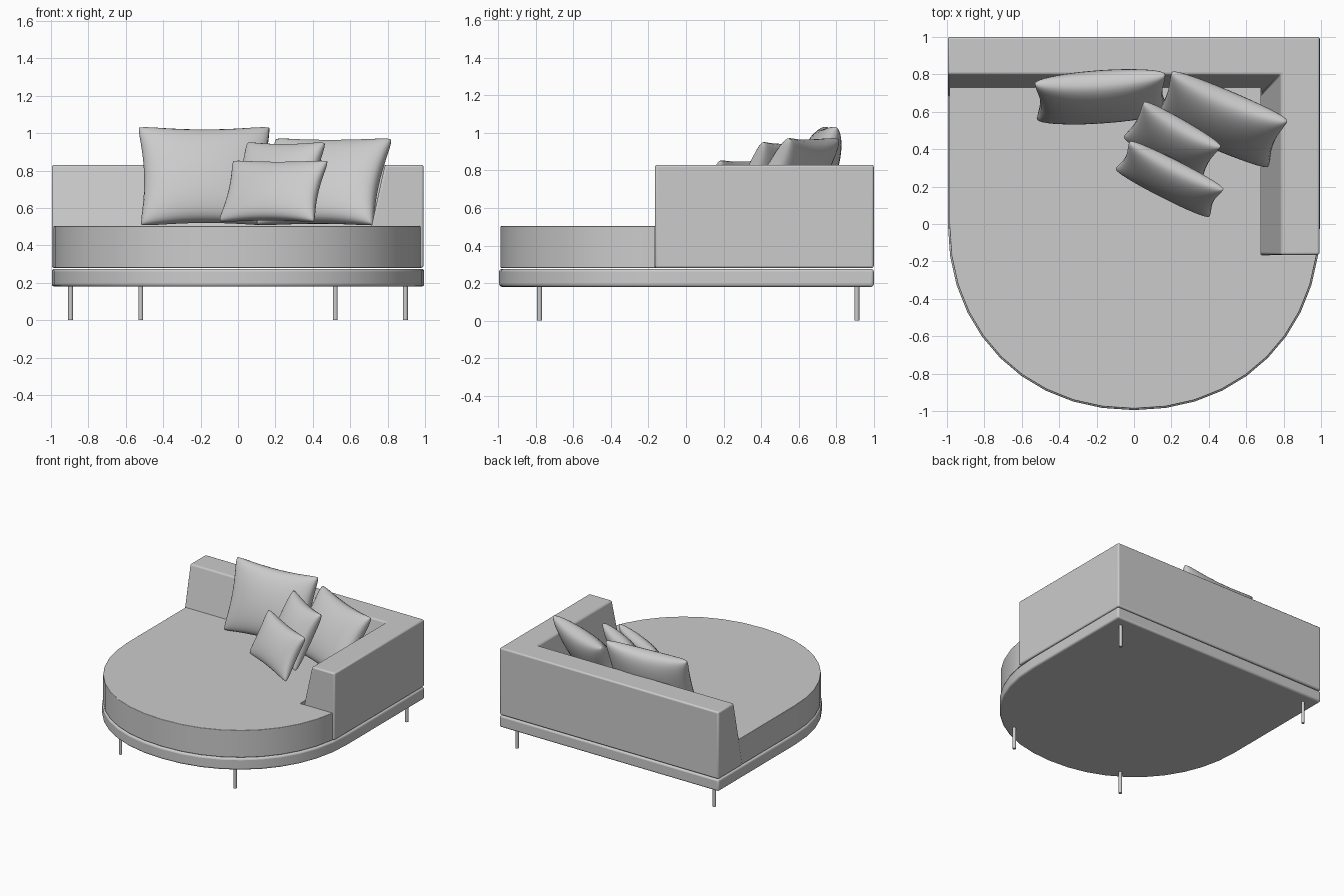
import bpy, bmesh, math
from mathutils import Matrix

cube = bpy.data.objects.get("Cube")
if cube:
    bpy.data.objects.remove(cube, do_unlink=True)

GREY = (0.6, 0.6, 0.6, 1)
fabric = bpy.data.materials.new("light_grey")
fabric.use_nodes = True
fabric.diffuse_color = GREY
fabric.node_tree.nodes["Principled BSDF"].inputs["Base Color"].default_value = GREY


def finish(name, bm, bevel=0, segments=3, angle=35):
    """Turn a bmesh into a smooth-shaded object with an optional bevel."""
    bmesh.ops.recalc_face_normals(bm, faces=bm.faces)
    mesh = bpy.data.meshes.new(name)
    bm.to_mesh(mesh)
    bm.free()
    obj = bpy.data.objects.new(name, mesh)
    bpy.context.collection.objects.link(obj)
    mesh.materials.append(fabric)
    if bevel:
        mod = obj.modifiers.new("soft_edges", 'BEVEL')
        mod.width, mod.segments = bevel, segments
        mod.limit_method, mod.angle_limit = 'ANGLE', math.radians(30)
    bpy.ops.object.select_all(action='DESELECT')
    bpy.context.view_layer.objects.active = obj
    obj.select_set(True)
    bpy.ops.object.shade_smooth_by_angle(angle=math.radians(angle))
    return obj


def loft(lower, upper, z0, z1):
    """Solid between two outlines with the same number of points."""
    bm = bmesh.new()
    a = [bm.verts.new((x, y, z0)) for x, y in lower]
    b = [bm.verts.new((x, y, z1)) for x, y in upper]
    bm.faces.new(a)
    bm.faces.new(b)
    for i in range(len(a)):
        j = (i + 1) % len(a)
        bm.faces.new((a[i], a[j], b[j], b[i]))
    return bm


def round_front(r, start=0, steps=20):
    """Slightly full half circle from the left side round to the right."""
    pts = []
    for i in range(steps + 1):
        t = math.pi + math.pi * i / steps
        c, s = math.cos(t), math.sin(t)
        pts.append((r * math.copysign(abs(c) ** 0.95, c), -r * abs(s) ** 0.95))
    return [p for p in pts if p[0] < 0 or p[1] < start]


# Base plinth
plinth = round_front(0.995) + [(0.995, 1), (-0.995, 1)]
finish("base", loft(plinth, plinth, 0.18, 0.275), 0.014)

# Seat cushion, notched to sit inside the back and arm
ARM_END = -0.165
seat = round_front(0.987, ARM_END) + [(0.975, ARM_END), (0.68, ARM_END),
                                     (0.68, 0.74), (-0.987, 0.74)]
finish("seat_cushion", loft(seat, seat, 0.28, 0.503), 0.03, 4)


# L-shaped back and arm with sloping inner faces
def corner(inner):
    return [(-0.995, 1), (0.992, 1), (0.992, ARM_END), (inner, ARM_END),
            (inner, inner + 0.015), (-0.995, inner + 0.015)]


finish("back_and_arm", loft(corner(0.665), corner(0.785), 0.28, 0.83), 0.012)

# Legs
for end, x, y in (("front", 0.52, -0.78), ("back", 0.895, 0.91)):
    for side, sign in (("left", 1), ("right", -1)):
        bm = bmesh.new()
        bmesh.ops.create_cone(bm, cap_ends=True, segments=16, radius1=0.013,
                              radius2=0.013, depth=0.19,
                              matrix=Matrix.Translation((sign * x, y, 0.095)))
        finish(f"{end}_{side}_leg", bm)


# Pillows: two puffed sheets joined at the seam, with drawn-in sides
def pillow(name, centre, width, height, thick, yaw, lean, n=22):
    bm = bmesh.new()
    for side in (-1, 1):
        made = bmesh.ops.create_grid(bm, x_segments=n, y_segments=n, size=1)
        for v in made["verts"]:
            p, q = v.co.x * math.pi / 2, v.co.y * math.pi / 2
            u, w = math.sin(p), math.sin(q)
            puff = max(0, math.cos(p) * math.cos(q)) ** 0.75
            tip = 1 - 0.03 * (u * w) ** 8
            v.co = (u * width / 2 * tip * (1 - 0.09 * (1 - w * w)),
                    side * thick / 2 * puff,
                    w * height / 2 * tip * (1 - 0.09 * (1 - u * u)))
    bmesh.ops.remove_doubles(bm, verts=bm.verts, dist=0.0005)
    place = (Matrix.Translation(centre)
             @ Matrix.Rotation(math.radians(yaw), 4, 'Z')
             @ Matrix.Rotation(math.radians(-lean), 4, 'X'))
    bm.transform(place)
    finish(name, bm, angle=80)


pillow("large_back_pillow", (-0.175, 0.68, 0.77), 0.72, 0.57, 0.22, 4, 20)
pillow("large_corner_pillow", (0.46, 0.56, 0.74), 0.69, 0.54, 0.21, -23, 30)
pillow("middle_pillow", (0.205, 0.44, 0.74), 0.49, 0.48, 0.17, -30, 27)
pillow("small_front_pillow", (0.19, 0.24, 0.69), 0.58, 0.37, 0.15, -27, 27)
